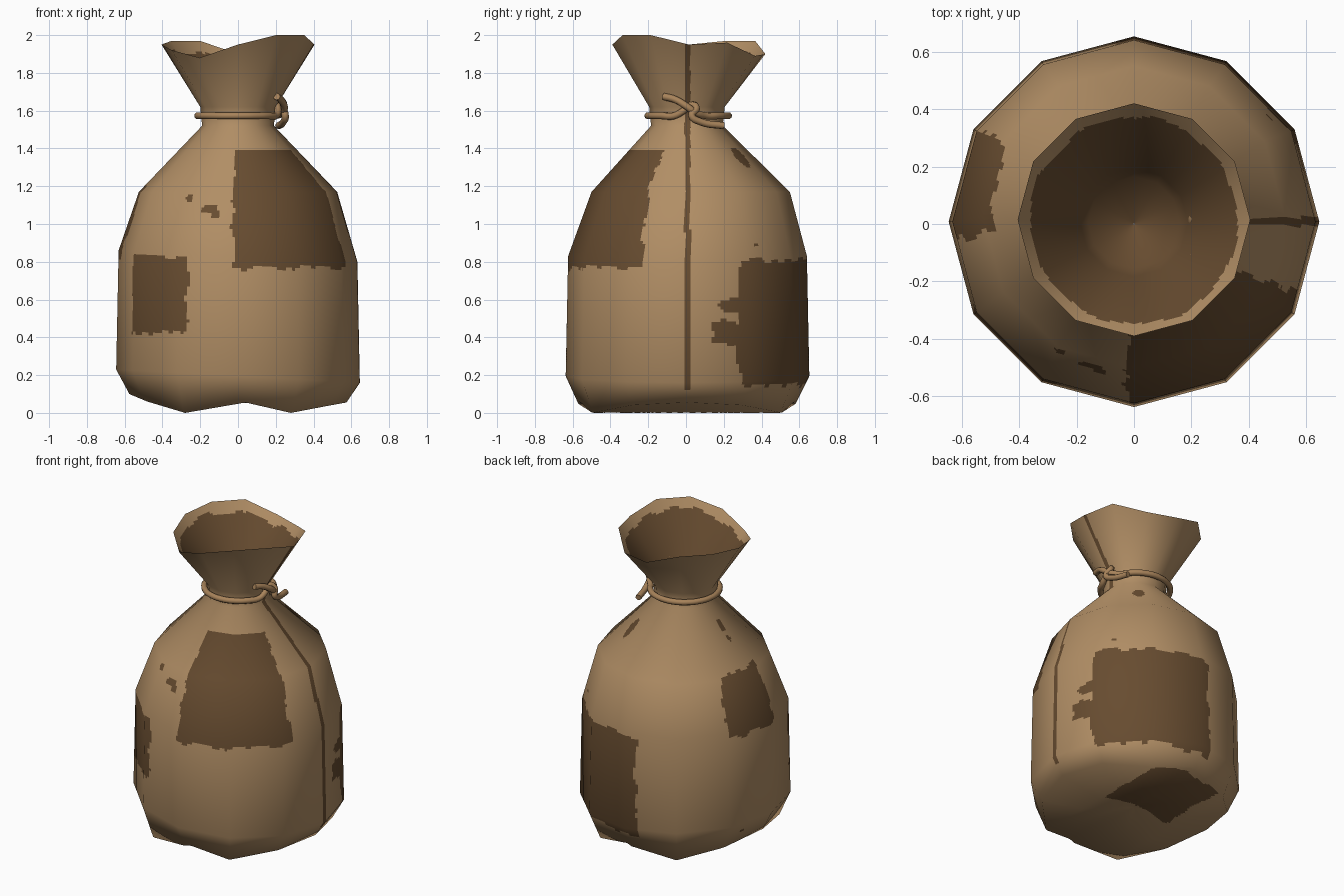
import bpy, math
from mathutils import Vector, noise

if "Cube" in bpy.data.objects:
    bpy.data.objects.remove(bpy.data.objects["Cube"])

SIDES, SUB = 12, 20


def material(name, rgb):
    m = bpy.data.materials.new(name)
    lin = [((c / 255 + 0.055) / 1.055) ** 2.4 for c in rgb]
    m.diffuse_color = (*lin, 1)
    m.use_nodes = True
    m.node_tree.nodes["Principled BSDF"].inputs["Base Color"].default_value = m.diffuse_color
    return m


CLOTH = material("tan cloth", (177, 142, 101))
DARK = material("dark brown cloth", (103, 76, 48))
ROPE = material("rope tan", (168, 131, 90))


def ring(r, z, cy=0.0, tilt=0.0):
    """Twelve-sided ring; z is one height or a list of twelve."""
    pts = []
    for k in range(SIDES):
        a = math.tau * k / SIDES
        h = z[k] if isinstance(z, list) else z + tilt * math.cos(a)
        pts.append(Vector((r * math.cos(a), cy + r * math.sin(a), h)))
    return pts


def loft(name, rings, rule, adjust=None):
    """Fine skin over coarse rings, with the coarse smooth normals kept."""
    n = len(rings)
    normals = []
    for i in range(n):
        row = []
        for k in range(SIDES):
            p = rings[i][k]
            around = rings[i][(k + 1) % SIDES] - rings[i][k - 1]
            along = Vector()
            if i > 0:
                along += (p - rings[i - 1][k]).normalized()
            if i < n - 1:
                along += (rings[i + 1][k] - p).normalized()
            row.append(around.cross(along).normalized())
        normals.append(row)

    def blend(grid, i, t, k, u):
        k2 = (k + 1) % SIDES
        j = min(i + 1, n - 1)
        return grid[i][k].lerp(grid[i][k2], u).lerp(grid[j][k].lerp(grid[j][k2], u), t)

    rows = []
    for i in range(n - 1):
        steps = max(2, round((rings[i + 1][0] - rings[i][0]).length / 0.016))
        rows += [(i, s / steps) for s in range(steps)]
    rows.append((n - 1, 0.0))
    verts, nors = [], []
    for i, t in rows:
        for c in range(SIDES * SUB):
            k, u = c // SUB, (c % SUB) / SUB
            p = blend(rings, i, t, k, u)
            verts.append(adjust(p, i + t) if adjust else p)
            nors.append(blend(normals, i, t, k, u).normalized())
    w = SIDES * SUB
    faces = [(r * w + c, r * w + (c + 1) % w, (r + 1) * w + (c + 1) % w, (r + 1) * w + c)
             for r in range(len(rows) - 1) for c in range(w)]
    me = bpy.data.meshes.new(name)
    me.from_pydata(verts, [], faces)
    me.materials.append(CLOTH)
    me.materials.append(DARK)
    for f in me.polygons:
        f.material_index = int(rule(f.center))
    me.shade_smooth()
    me.normals_split_custom_set_from_vertices(nors)
    ob = bpy.data.objects.new(name, me)
    bpy.context.collection.objects.link(ob)
    return ob


# Underside: height follows x, giving two resting ridges
BASE = [(-0.60, 0.11), (-0.48, 0.06), (-0.28, 0.0), (0.04, 0.055),
        (0.28, 0.0), (0.49, 0.04), (0.60, 0.06)]


def base_height(x):
    for (x0, z0), (x1, z1) in zip(BASE, BASE[1:]):
        if x <= x1:
            return z0 + (z1 - z0) * (x - x0) / (x1 - x0)
    return BASE[-1][1]


def settle(p, level):
    return Vector((p.x, p.y, base_height(p.x))) if level <= 1 else p


# Stains: (angle from, angle to, z from, z to) in degrees and units
PATCHES = [(267, 337, 0.77, 1.39), (207, 244, 0.42, 0.83),
           (149, 184, 0.81, 1.19), (26, 96, 0.15, 0.81),
           (14, 30, 0.36, 0.47), (18, 30, 0.52, 0.61)]
# Spots: (angle, z, half width, half height)
SPOTS = [(240, 1.14, 0.02, 0.02), (253, 1.08, 0.045, 0.025), (257, 1.055, 0.022, 0.025),
         (55, 1.35, 0.035, 0.05), (38, 0.89, 0.018, 0.015), (172, 1.41, 0.017, 0.03),
         (172, 1.34, 0.014, 0.015), (160, 0.16, 0.014, 0.014)]


def stained(c):
    wob = noise.noise(c * 9) + 0.5 * noise.noise(c * 22)
    wob2 = noise.noise(c * 9 + Vector((7, 3, 5))) + 0.5 * noise.noise(c * 22 + Vector((4, 9, 1)))
    if c.z < 0.12 and math.hypot(c.x, c.y) < 0.565:          # stain underneath
        return abs(c.x - 0.02 + wob * 0.025) < 0.25 and abs(c.y - 0.28 + wob2 * 0.025) < 0.25
    if c.x > 0 and abs(c.y - 0.008) < 0.015 and c.z > 0.12:  # side seam
        return True
    r = math.hypot(c.x, c.y)
    ang = math.degrees(math.atan2(c.y, c.x)) % 360
    for a0, a1, z0, z1 in PATCHES:
        if a0 < ang + wob * 3 < a1 and z0 < c.z + wob2 * 0.025 < z1:
            return True
    for a, z, hw, hh in SPOTS:
        d = math.radians(ang - a) * r
        if (d / hw) ** 2 + ((c.z - z) / hh) ** 2 < 1 + 0.4 * wob:
            return True
    return False


# Sack body
rim = ring(0.405, [1.95, 1.96, 1.89, 1.90, 1.97, 1.97, 1.95, 1.92, 1.88, 1.95, 2.0, 2.0], 0.015)
body = [ring(0.002, 0.055), ring(0.575, 0.05, 0.005), ring(0.645, 0.195, 0.008, -0.035),
        ring(0.632, 0.83, 0.008, -0.03), ring(0.525, 1.17, 0.025),
        ring(0.19, 1.52, 0.005), ring(0.2, 1.62, 0.005), rim]
for p in body[1]:
    p.z = base_height(p.x)
loft("sack_body", body, stained, settle)


# Mouth lining: dark inside with a pale edge
def lining_dark(c):
    return math.hypot(c.x, c.y - 0.012) < 0.36 + 0.012 * noise.noise(c * 10)


lining = [rim, ring(0.188, 1.62, 0.005), ring(0.16, 1.55, 0.005), ring(0.002, 1.48)]
loft("mouth_lining", lining, lining_dark)

# Rope round the neck, with a crossed knot and two loose ends
path = [(0.205, -0.12, 1.675), (0.225, -0.06, 1.66), (0.245, 0.0, 1.625), (0.235, 0.05, 1.59)]
path += [(0.213 * math.cos(math.radians(a)), 0.012 + 0.213 * math.sin(math.radians(a)), 1.573)
         for a in range(25, 341, 21)]
path += [(0.212, -0.02, 1.595), (0.212, 0.035, 1.63), (0.235, 0.055, 1.61),
         (0.25, 0.03, 1.575), (0.24, 0.08, 1.54), (0.215, 0.2, 1.52)]
cu = bpy.data.curves.new("neck_rope", 'CURVE')
cu.dimensions = '3D'
cu.bevel_depth = 0.019
cu.bevel_resolution = 2
cu.resolution_u = 5
cu.use_fill_caps = True
sp = cu.splines.new('BEZIER')
sp.bezier_points.add(len(path) - 1)
for bp, co in zip(sp.bezier_points, path):
    bp.co = co
    bp.handle_left_type = bp.handle_right_type = 'AUTO'
cu.materials.append(ROPE)
rope = bpy.data.objects.new("neck_rope", cu)
bpy.context.collection.objects.link(rope)
